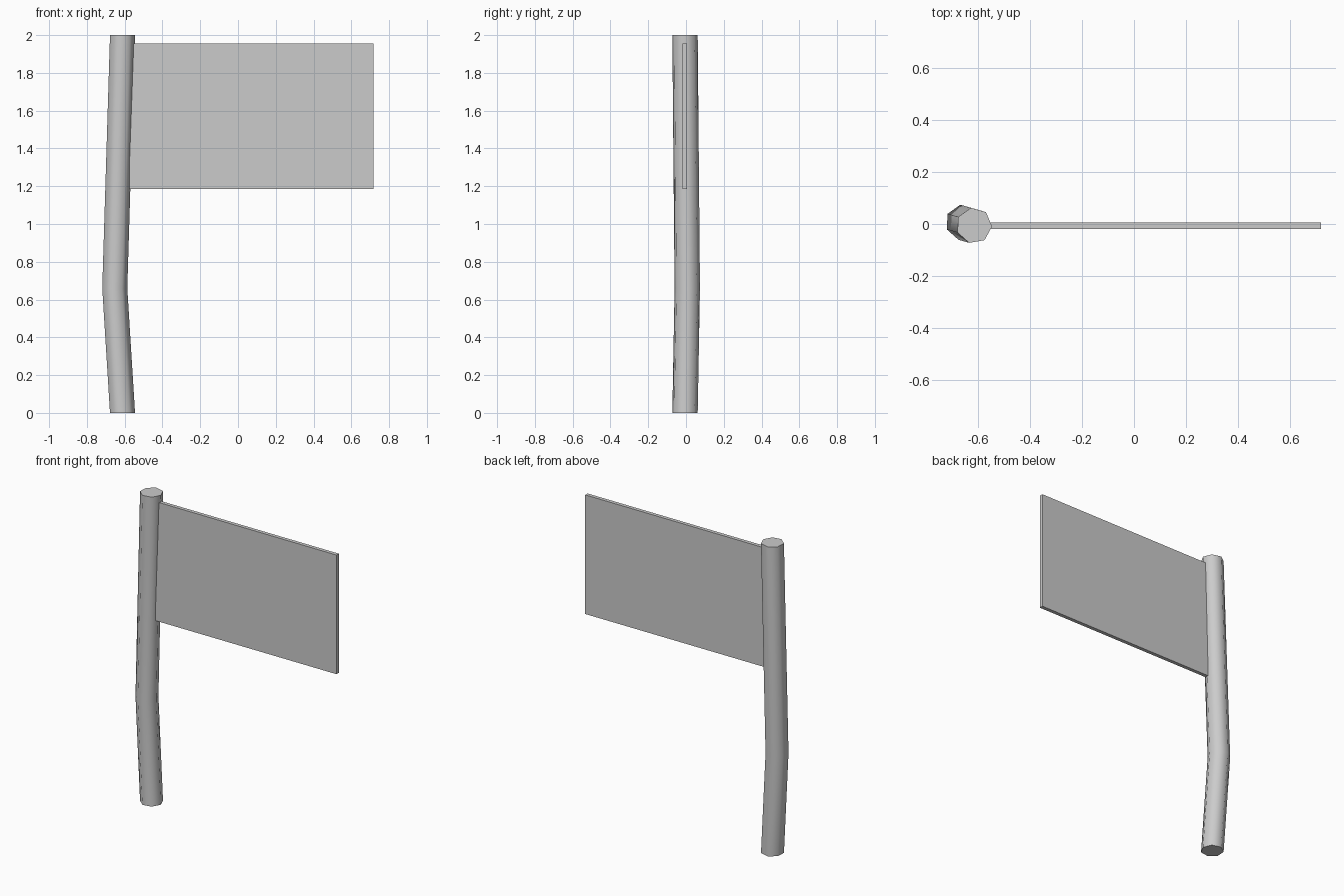
import bpy, bmesh
from math import cos, sin, tau, radians

if "Cube" in bpy.data.objects:
    bpy.data.objects.remove(bpy.data.objects["Cube"])

SIDES, RADIUS = 7, 0.069


def finish(name, bm):
    bmesh.ops.recalc_face_normals(bm, faces=bm.faces)
    mesh = bpy.data.meshes.new(name)
    bm.to_mesh(mesh)
    bm.free()
    obj = bpy.data.objects.new(name, mesh)
    bpy.context.collection.objects.link(obj)
    return obj


# Bent seven-sided pole: ring centres (x, y, z) from foot to tip
path = [(-0.614, -0.006, 0), (-0.655, 0.006, 0.66), (-0.614, -0.006, 2)]
bm = bmesh.new()
rings = []
for x, y, z in path:
    angles = [tau * i / SIDES - radians(3) for i in range(SIDES)]
    rings.append([bm.verts.new((x + RADIUS * cos(a), y + RADIUS * sin(a), z)) for a in angles])
for low, high in zip(rings, rings[1:]):
    for i in range(SIDES):
        j = (i + 1) % SIDES
        bm.faces.new((low[i], low[j], high[j], high[i])).smooth = True
# End caps stay flat
bm.faces.new(rings[0])
bm.faces.new(rings[-1])
pole = finish("pole", bm)
bpy.context.view_layer.objects.active = pole
pole.select_set(True)
bpy.ops.object.shade_smooth_by_angle(angle=radians(60))

# Thin flag panel, its inner edge just buried in the pole
x0, x1, y0, y1, z0, z1 = -0.575, 0.717, -0.019, 0.005, 1.185, 1.955
bm = bmesh.new()
bmesh.ops.create_cube(bm, size=1)
bmesh.ops.scale(bm, vec=(x1 - x0, y1 - y0, z1 - z0), verts=bm.verts)
bmesh.ops.translate(bm, vec=((x0 + x1) / 2, (y0 + y1) / 2, (z0 + z1) / 2), verts=bm.verts)
finish("flag", bm)
